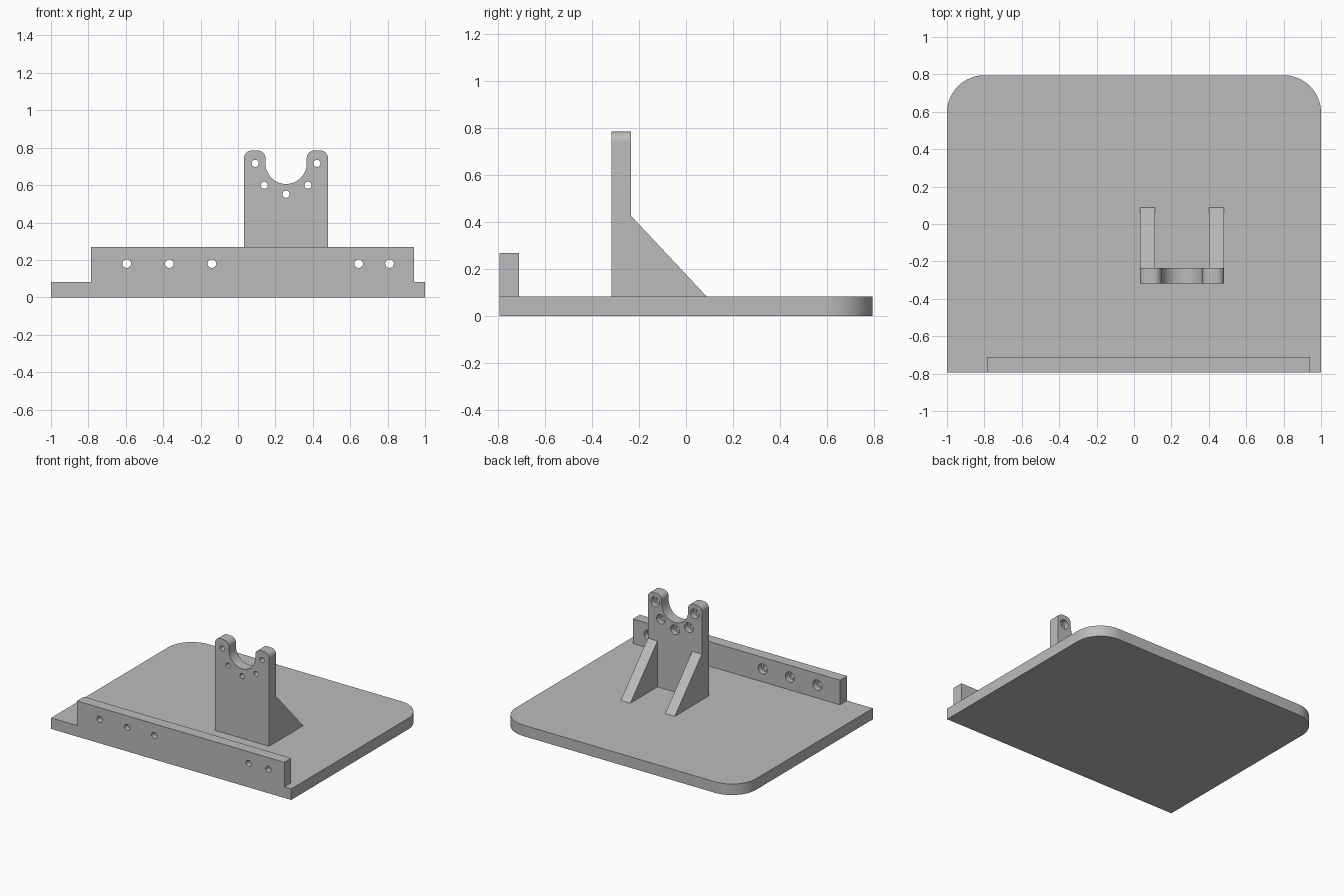
import bpy, bmesh
from math import sin, cos, pi, radians
from mathutils import Vector

cube = bpy.data.objects.get("Cube")
if cube:
    bpy.data.objects.remove(cube, do_unlink=True)

grey = bpy.data.materials.new("matte grey")
grey.use_nodes = True
colour = (0.5, 0.5, 0.5, 1)
grey.diffuse_color = colour
grey.node_tree.nodes["Principled BSDF"].inputs["Base Color"].default_value = colour


def arc(cx, cy, r, start, end, steps=12):
    angles = [radians(start + (end - start) * i / steps) for i in range(steps + 1)]
    return [(cx + r * cos(a), cy + r * sin(a)) for a in angles]


def finish(name, bm):
    bmesh.ops.recalc_face_normals(bm, faces=bm.faces)
    mesh = bpy.data.meshes.new(name)
    bm.to_mesh(mesh)
    bm.free()
    ob = bpy.data.objects.new(name, mesh)
    bpy.context.collection.objects.link(ob)
    mesh.materials.append(grey)
    return ob


def prism(name, outline, place, push):
    """Extrude a flat outline, mapped into space by place, along push."""
    bm = bmesh.new()
    face = bm.faces.new([bm.verts.new(place(u, v)) for u, v in outline])
    new = bmesh.ops.extrude_face_region(bm, geom=[face])["geom"]
    verts = [g for g in new if isinstance(g, bmesh.types.BMVert)]
    bmesh.ops.translate(bm, verts=verts, vec=Vector(push))
    return finish(name, bm)


def select_only(ob):
    bpy.ops.object.select_all(action='DESELECT')
    ob.select_set(True)
    bpy.context.view_layer.objects.active = ob


def drill(ob, x, z, front, back, bore, head, depth):
    """Cut a through hole with a wider counterbore on the back."""
    bm = bmesh.new()
    sides = 32
    rings = []
    for r, y in ((bore, front - 0.02), (bore, back - depth),
                 (head, back - depth), (head, back + 0.02)):
        rings.append([bm.verts.new((x + r * cos(2 * pi * i / sides), y,
                                    z + r * sin(2 * pi * i / sides)))
                      for i in range(sides)])
    for a, b in zip(rings, rings[1:]):
        for i in range(sides):
            j = (i + 1) % sides
            bm.faces.new((a[i], a[j], b[j], b[i]))
    bm.faces.new(rings[0])
    bm.faces.new(rings[-1])
    cutter = finish("hole_cutter", bm)
    cutter.hide_render = True
    mod = ob.modifiers.new("hole", 'BOOLEAN')
    mod.operation = 'DIFFERENCE'
    mod.solver = 'EXACT'
    mod.object = cutter
    select_only(ob)
    bpy.ops.object.modifier_apply(modifier=mod.name)
    bpy.data.objects.remove(cutter, do_unlink=True)


# Base plate with two rounded rear corners
W, D, T, R = 1.0, 0.795, 0.083, 0.2
outline = [(-W, -D), (W, -D)] + arc(W - R, D - R, R, 0, 90, 20) + arc(R - W, D - R, R, 90, 180, 20)
base = prism("base_plate", outline, lambda x, y: (x, y, 0), (0, 0, T))

# Front rail with five screw holes
left, right, top = -0.785, 0.942, 0.268
rail = prism("front_rail", [(left, T), (right, T), (right, top), (left, top)],
             lambda x, z: (x, -D, z), (0, T, 0))
for x in (-0.595, -0.367, -0.14, 0.645, 0.81):
    drill(rail, x, 0.18, -D, T - D, 0.023, 0.038, 0.04)

# Upright bracket with a rounded cradle between two prongs
cx, cz, half, notch, high, r = 0.257, 0.716, 0.225, 0.11, 0.785, 0.042
front, back = -0.318, -0.235
outline = [(cx - half, T), (cx + half, T)]
outline += arc(cx + half - r, high - r, r, 0, 90, 8)
outline += arc(cx + notch + r, high - r, r, 90, 180, 8)
outline += arc(cx, cz, notch, 0, -180, 32)
outline += arc(cx - notch - r, high - r, r, 0, 90, 8)
outline += arc(cx - half + r, high - r, r, 90, 180, 8)
bracket = prism("upright_bracket", outline, lambda x, z: (x, front, z),
                (0, back - front, 0))
for i in range(5):
    a = radians(180 + 45 * i)
    drill(bracket, cx + 0.165 * cos(a), cz + 0.165 * sin(a), front, back,
          0.019, 0.036, 0.04)

# Triangular ribs behind the bracket
ribs = []
for side, x in (("right", cx - half), ("left", cx + half - 0.08)):
    ribs.append(prism(side + "_rib", [(back, T), (0.088, T), (back, 0.428)],
                      lambda y, z: (x, y, z), (0.08, 0, 0)))

for ob in [base, rail, bracket] + ribs:
    select_only(ob)
    bpy.ops.object.shade_smooth_by_angle(angle=radians(30))
